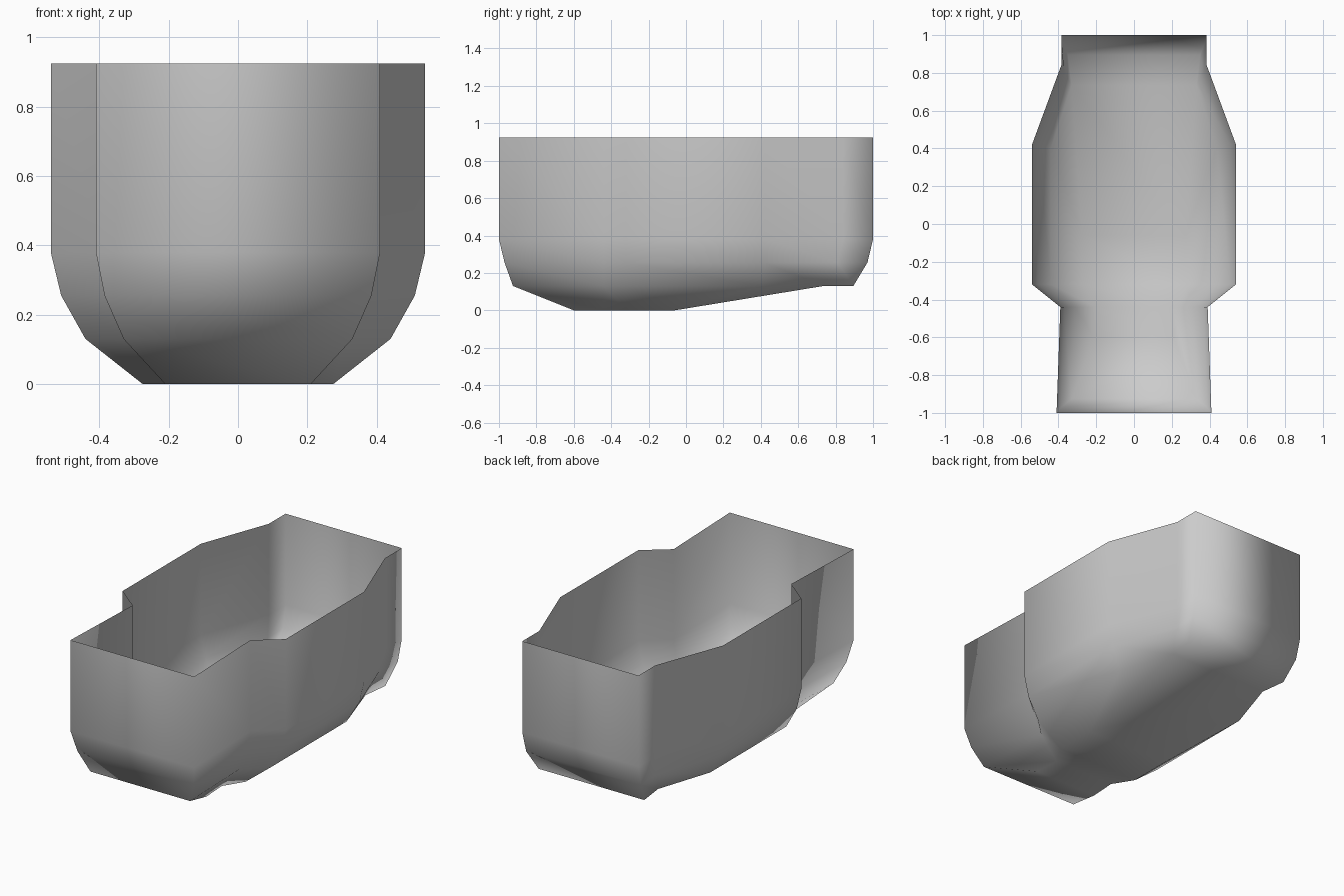
import bpy, bmesh

if "Cube" in bpy.data.objects:
    bpy.data.objects.remove(bpy.data.objects["Cube"])

# Right-hand columns from front to back; each lists (x, y) from rim down to floor
levels = [0.925, 0.38, 0.255, 0.13, 0.0]
columns = [
    [(.41, -1), (.41, -1), (.385, -.97), (.33, -.925), (.21, -.60)],        # front corner
    [(.39, -.44), (.39, -.44), (.37, -.44), (.315, -.44), (.20, -.44)],     # notch
    [(.54, -.32), (.54, -.32), (.51, -.32), (.44, -.32), (.275, -.32)],     # shoulder
    [(.54, .42), (.54, .42), (.51, .42), (.44, .40), (.275, -.06)],         # widest rear
    [(.385, .84), (.385, .84), (.37, .81), (.33, .735), (.33, .735)],       # rear taper
    [(.385, 1), (.385, 1), (.38, .97), (.35, .895), (.35, .895)],           # rear corner
]
RAISED = 4  # from this column on, the floor stays at the raised level

bm = bmesh.new()


def make_column(i, side):
    return [bm.verts.new((side * x, y, levels[3] if (i >= RAISED and k == 4) else levels[k]))
            for k, (x, y) in enumerate(columns[i])]


n = len(columns)
right = [make_column(i, 1) for i in range(n)]
left = [make_column(i, -1) for i in range(n)]

# Walls: a closed loop of columns joined level by level
ring = right + left[::-1]
for i, a in enumerate(ring):
    b = ring[(i + 1) % len(ring)]
    for k in range(len(levels) - 1):
        bm.faces.new((a[k], a[k + 1], b[k + 1], b[k]))

# Floor: strips between the two sides
for i in range(n - 1):
    bm.faces.new((right[i][-1], left[i][-1], left[i + 1][-1], right[i + 1][-1]))

bmesh.ops.remove_doubles(bm, verts=bm.verts, dist=0.0005)
bmesh.ops.recalc_face_normals(bm, faces=bm.faces)
for f in bm.faces:
    f.smooth = True

mesh = bpy.data.meshes.new("tub_shell")
bm.to_mesh(mesh)
bm.free()
tub = bpy.data.objects.new("tub_shell", mesh)
bpy.context.collection.objects.link(tub)
